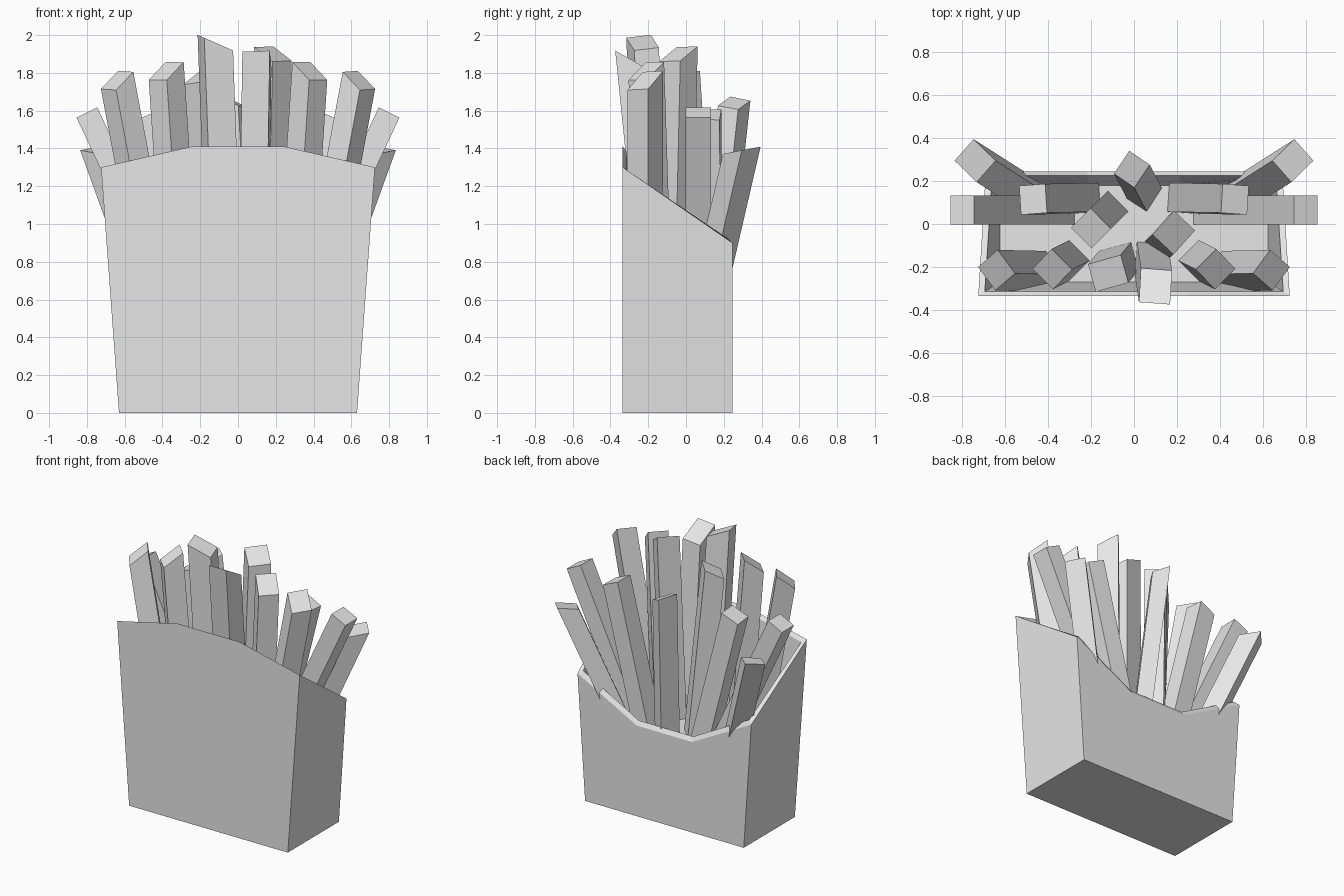
import bpy
from math import radians
from mathutils import Matrix, Vector

default_cube = bpy.data.objects.get("Cube")
if default_cube:
    bpy.data.objects.remove(default_cube, do_unlink=True)

# Single material shared by every part
GREY = (0.8, 0.8, 0.8, 1.0)
material = bpy.data.materials.new("plain_grey")
material.use_nodes = True
material.diffuse_color = GREY
material.node_tree.nodes["Principled BSDF"].inputs["Base Color"].default_value = GREY


def add_mesh(name, vertices, faces):
    mesh = bpy.data.meshes.new(name)
    mesh.from_pydata(vertices, [], faces)
    mesh.materials.append(material)
    part = bpy.data.objects.new(name, mesh)
    bpy.context.collection.objects.link(part)
    return part


def ring(front, back):
    """Loop of eight points from the right half of a front and a back edge."""
    mirrored = lambda points: [(-x, y, z) for x, y, z in points]
    return (mirrored(front) + front[::-1]) + (back + mirrored(back)[::-1])


def flat_ring(mid, side, front_y, back_y, z):
    return ring([(side, front_y, z), (mid, front_y, z)],
                [(side, back_y, z), (mid, back_y, z)])


# Carton: base, raised rim, thin lip and a recessed inner floor
FLOOR = 0.62
loops = [
    flat_ring(0.22, 0.63, -0.335, 0.245, 0),
    ring([(0.725, -0.335, 1.3), (0.245, -0.335, 1.41)],
         [(0.69, 0.245, 0.9), (0.22, 0.245, 0.65)]),
    ring([(0.695, -0.315, 1.28), (0.24, -0.315, 1.385)],
         [(0.66, 0.225, 0.92), (0.215, 0.225, 0.68)]),
    flat_ring(0.21, 0.625, -0.27, 0.18, FLOOR),
]
count = len(loops[0])
carton_faces = [tuple(reversed(range(count)))]
for level in range(len(loops) - 1):
    for i in range(count):
        a, b = level * count + i, level * count + (i + 1) % count
        carton_faces.append((a, b, b + count, a + count))
last = (len(loops) - 1) * count
carton_faces.append(tuple(range(last, last + count)))
add_mesh("carton", [point for loop in loops for point in loop], carton_faces)


def add_fry(name, tip, base, yaw, slant, width=0.135, depth=0.135):
    """Leaning square stick whose top is cut at a slant."""
    tip, base = Vector(tip), Vector((*base, FLOOR - 0.03))
    lean = (tip - base) / (tip.z - base.z)
    turn = Matrix.Rotation(radians(yaw), 3, "Z")
    corners = [turn @ Vector((sx * width / 2, sy * depth / 2, 0))
               for sx, sy in ((-1, -1), (1, -1), (1, 1), (-1, 1))]
    bottom = [base + c for c in corners]
    top = [tip + c + lean * (slant[0] * c.x + slant[1] * c.y) for c in corners]
    sides = [(i, (i + 1) % 4, (i + 1) % 4 + 4, i + 4) for i in range(4)]
    add_fry_faces = [(3, 2, 1, 0), (4, 5, 6, 7)] + sides
    return add_mesh(name, bottom + top, add_fry_faces)


# Fries in mirrored pairs: name, tip, base, yaw, slant of the cut
pairs = [
    ("front_outer_fry", (0.64, -0.215, 1.76), (0.42, -0.22), -36, (-0.55, 0.45)),
    ("front_inner_fry", (0.38, -0.21, 1.81), (0.3, -0.17), -45, (-0.5, 0.5)),
    ("back_corner_fry", (0.74, 0.295, 1.39), (0.45, 0.11), 45, (0, 0.2)),
    ("side_fry", (0.8, 0.065, 1.59), (0.33, 0.065), 0, (-0.4, 0)),
    ("back_inner_fry", (0.47, 0.115, 1.58), (0.22, 0.12), -4, (-0.4, 0)),
]
for name, tip, base, yaw, slant in pairs:
    for side, sign in (("left", 1), ("right", -1)):
        add_fry(f"{side}_{name}", (sign * tip[0], *tip[1:]), (sign * base[0], base[1]),
                sign * yaw, (sign * slant[0], slant[1]))

# Single fries around the middle
add_fry("tall_front_fry", (-0.12, -0.23, 1.96), (-0.07, -0.17), 15, (-0.45, 0), 0.155)
add_fry("forward_fry", (0.1, -0.29, 1.87), (0.08, -0.16), -4, (0, -0.6), 0.145, 0.15)
add_fry("middle_left_fry", (0.185, -0.04, 1.9), (0.15, -0.07), 48, (-0.4, 0.4), 0.15)
add_fry("middle_right_fry", (-0.2, -0.02, 1.78), (-0.12, 0.06), 45, (0.45, 0.3))
add_fry("back_middle_fry", (-0.01, 0.255, 1.64), (0.05, 0.14), -33, (-0.45, 0.1), 0.11, 0.13)
